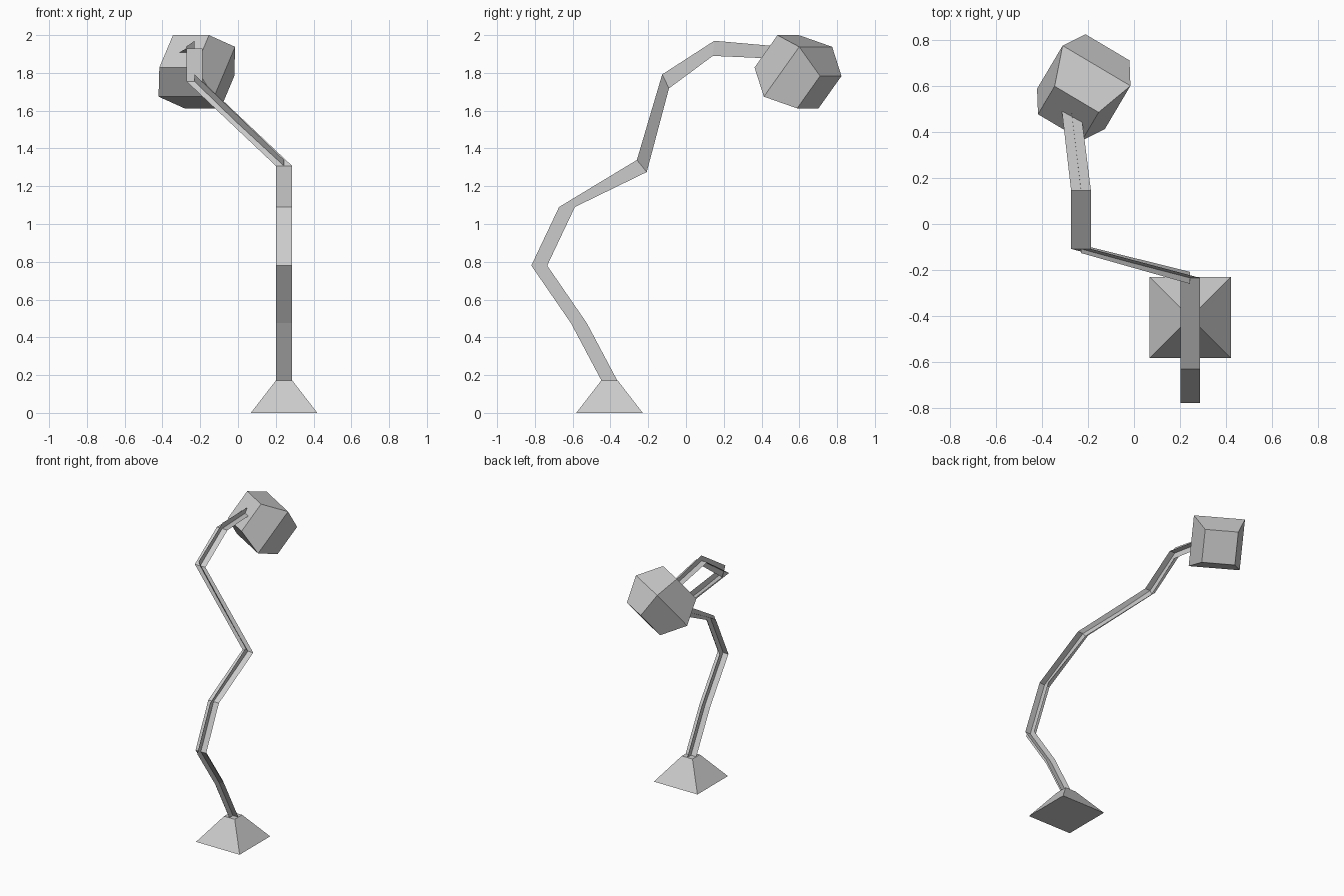
import bpy
import bmesh
from mathutils import Vector, Matrix

cube = bpy.data.objects.get("Cube")
if cube:
    bpy.data.objects.remove(cube, do_unlink=True)

grey = bpy.data.materials.new("plain_grey")
grey.use_nodes = True
GREY = (0.6, 0.6, 0.6, 1)
grey.diffuse_color = GREY
grey.node_tree.nodes["Principled BSDF"].inputs["Base Color"].default_value = GREY


def finish(name, bm, solid=True):
    if solid:
        bmesh.ops.recalc_face_normals(bm, faces=bm.faces)
    mesh = bpy.data.meshes.new(name)
    bm.to_mesh(mesh)
    bm.free()
    mesh.materials.append(grey)
    obj = bpy.data.objects.new(name, mesh)
    bpy.context.collection.objects.link(obj)
    return obj


def square_loft(name, rings, matrix):
    """Closed square solid through (half size, height) rings."""
    bm = bmesh.new()
    corners = [(-1, -1), (1, -1), (1, 1), (-1, 1)]
    loops = [[bm.verts.new(matrix @ Vector((x * s, y * s, h))) for x, y in corners]
             for s, h in rings]
    for low, high in zip(loops, loops[1:]):
        for i in range(4):
            j = (i + 1) % 4
            bm.faces.new((low[i], low[j], high[j], high[i]))
    bm.faces.new(loops[0][::-1])
    bm.faces.new(loops[-1])
    return finish(name, bm)


def ribbon(name, path, offsets):
    """Flat strip following the path, widened by an offset at each joint."""
    bm = bmesh.new()
    pairs = [(bm.verts.new(p - o), bm.verts.new(p + o)) for p, o in zip(path, offsets)]
    for (a, b), (c, d) in zip(pairs, pairs[1:]):
        bm.faces.new((a, b, d, c))
    return finish(name, bm, False)


# Foot
square_loft("base", [(0.176, 0), (0.043, 0.172)], Matrix.Translation((0.244, -0.405, 0)))

# Arm: two crossed strips through the same joints
path = [Vector(p) for p in (
    (0.244, -0.405, 0.17), (0.244, -0.567, 0.475), (0.244, -0.777, 0.78),
    (0.244, -0.63, 1.09), (0.244, -0.234, 1.307), (-0.23, -0.108, 1.755),
    (-0.23, 0.146, 1.93), (-0.285, 0.6, 1.90))]
wide = [Vector((0.043, 0, 0))] * 7 + [Vector((0.04, 0.005, 0))]
deep = [Vector((0, 0.042, 0))] * 4 + [Vector((0, y, z)) for y, z in (
    (0.026, -0.032), (0.018, -0.037), (-0.004, -0.04), (-0.003, -0.03))]
ribbon("arm_cross_strip", path, wide)
ribbon("arm_upright_strip", path, deep)

# Lamp head: block tapered to both ends, tilted along its axis
side = Vector((0.86, -0.51, 0)).normalized()
axis = Vector((0.393, 0.662, -0.636)).normalized()
up = axis.cross(side)
pose = Matrix((side, up, axis)).transposed().to_4x4()
pose.translation = (-0.218, 0.593, 1.806)
square_loft("lamp_head", [(0.111, -0.17), (0.171, 0), (0.111, 0.17)], pose)
